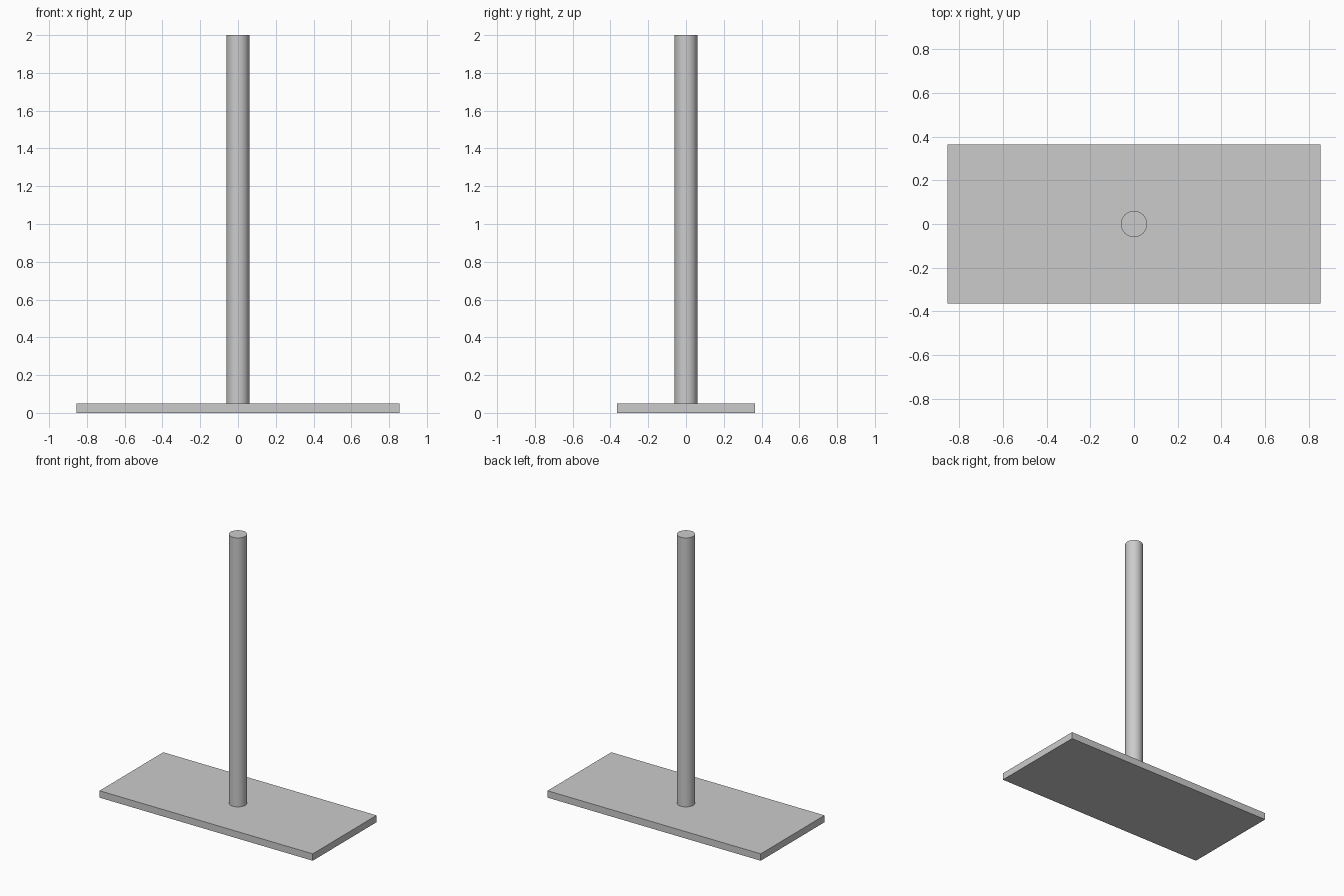
import bpy
import math

default = bpy.data.objects.get("Cube")
if default:
    bpy.data.objects.remove(default, do_unlink=True)

BASE_SIZE = (1.71, 0.73, 0.05)
POLE_RADIUS = 0.06
TOP = 2.0


def make_material(name, colour):
    mat = bpy.data.materials.new(name)
    mat.use_nodes = True
    mat.diffuse_color = colour
    mat.node_tree.nodes["Principled BSDF"].inputs["Base Color"].default_value = colour
    return mat


grey = make_material("light grey", (0.6, 0.6, 0.6, 1))

# Flat rectangular base plate
bpy.ops.mesh.primitive_cube_add(size=1, location=(0, 0, BASE_SIZE[2] / 2))
base = bpy.context.object
base.name = "base_plate"
base.scale = BASE_SIZE
bpy.ops.object.transform_apply(location=False, rotation=False, scale=True)
base.data.materials.append(grey)

# Round upright pole standing on the plate
height = TOP - BASE_SIZE[2]
bpy.ops.mesh.primitive_cylinder_add(
    vertices=64, radius=POLE_RADIUS, depth=height,
    location=(0, 0, BASE_SIZE[2] + height / 2))
pole = bpy.context.object
pole.name = "pole"
pole.data.materials.append(grey)
bpy.ops.object.shade_smooth_by_angle(angle=math.radians(30))
